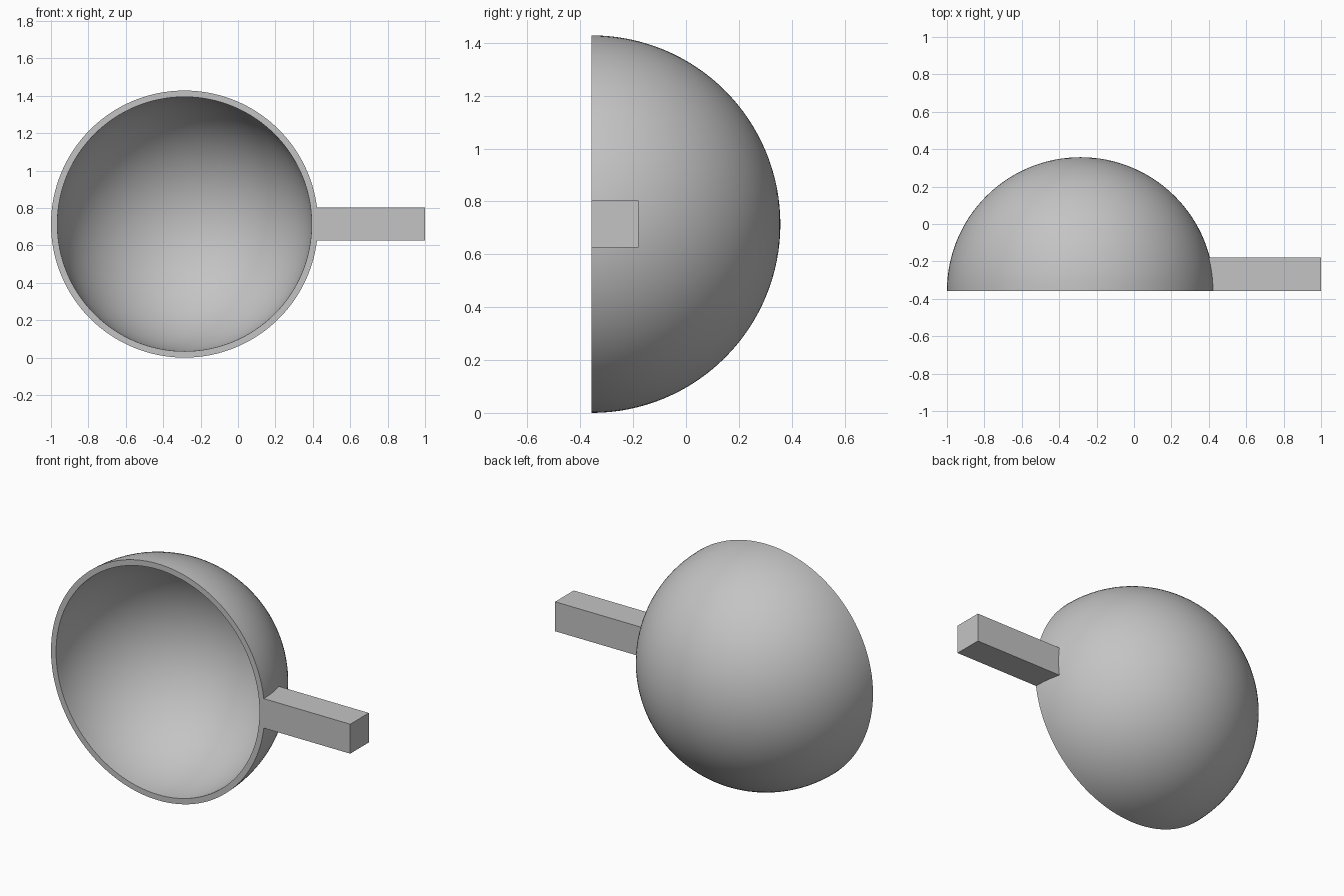
import bpy, bmesh, math
from mathutils import Matrix, Vector

cube = bpy.data.objects.get("Cube")
if cube:
    bpy.data.objects.remove(cube, do_unlink=True)

OUTER, INNER = 0.714, 0.68
CENTRE = Vector((-0.286, -0.357, 0.714))
HANDLE = 0.178
RINGS, SEGMENTS = 32, 128

grey = bpy.data.materials.new("plain grey")
grey.use_nodes = True
colour = (0.55, 0.55, 0.55, 1)
grey.diffuse_color = colour
grey.node_tree.nodes["Principled BSDF"].inputs["Base Color"].default_value = colour


def add_object(name, bm):
    bmesh.ops.recalc_face_normals(bm, faces=bm.faces)
    mesh = bpy.data.meshes.new(name)
    bm.to_mesh(mesh)
    bm.free()
    mesh.materials.append(grey)
    obj = bpy.data.objects.new(name, mesh)
    bpy.context.collection.objects.link(obj)
    return obj


# Hemispherical bowl: a thick-walled quarter arc spun about the y axis
def arc(radius):
    angles = [math.pi / 2 * i / RINGS for i in range(RINGS + 1)]
    return [Vector((radius * math.sin(a), radius * math.cos(a), 0)) for a in angles]


bm = bmesh.new()
verts = [bm.verts.new(p) for p in arc(OUTER) + arc(INNER)[::-1]]
edges = [bm.edges.new(pair) for pair in zip(verts, verts[1:])]
bmesh.ops.spin(bm, geom=verts + edges, cent=(0, 0, 0), axis=(0, 1, 0),
               angle=math.tau, steps=SEGMENTS)
bmesh.ops.remove_doubles(bm, verts=bm.verts, dist=0.0001)
bmesh.ops.translate(bm, verts=bm.verts, vec=CENTRE)
bowl = add_object("bowl", bm)
bpy.ops.object.select_all(action="DESELECT")
bowl.select_set(True)
bpy.context.view_layer.objects.active = bowl
bpy.ops.object.shade_smooth_by_angle(angle=math.radians(30))

# Square bar handle, flush with the rim and ending inside the bowl wall
start, end = 0.396, 1.0
bm = bmesh.new()
bmesh.ops.create_cube(bm, size=1, matrix=Matrix.Translation(
    ((start + end) / 2, CENTRE.y + HANDLE / 2, CENTRE.z))
    @ Matrix.Diagonal((end - start, HANDLE, HANDLE, 1)))
add_object("handle", bm)
